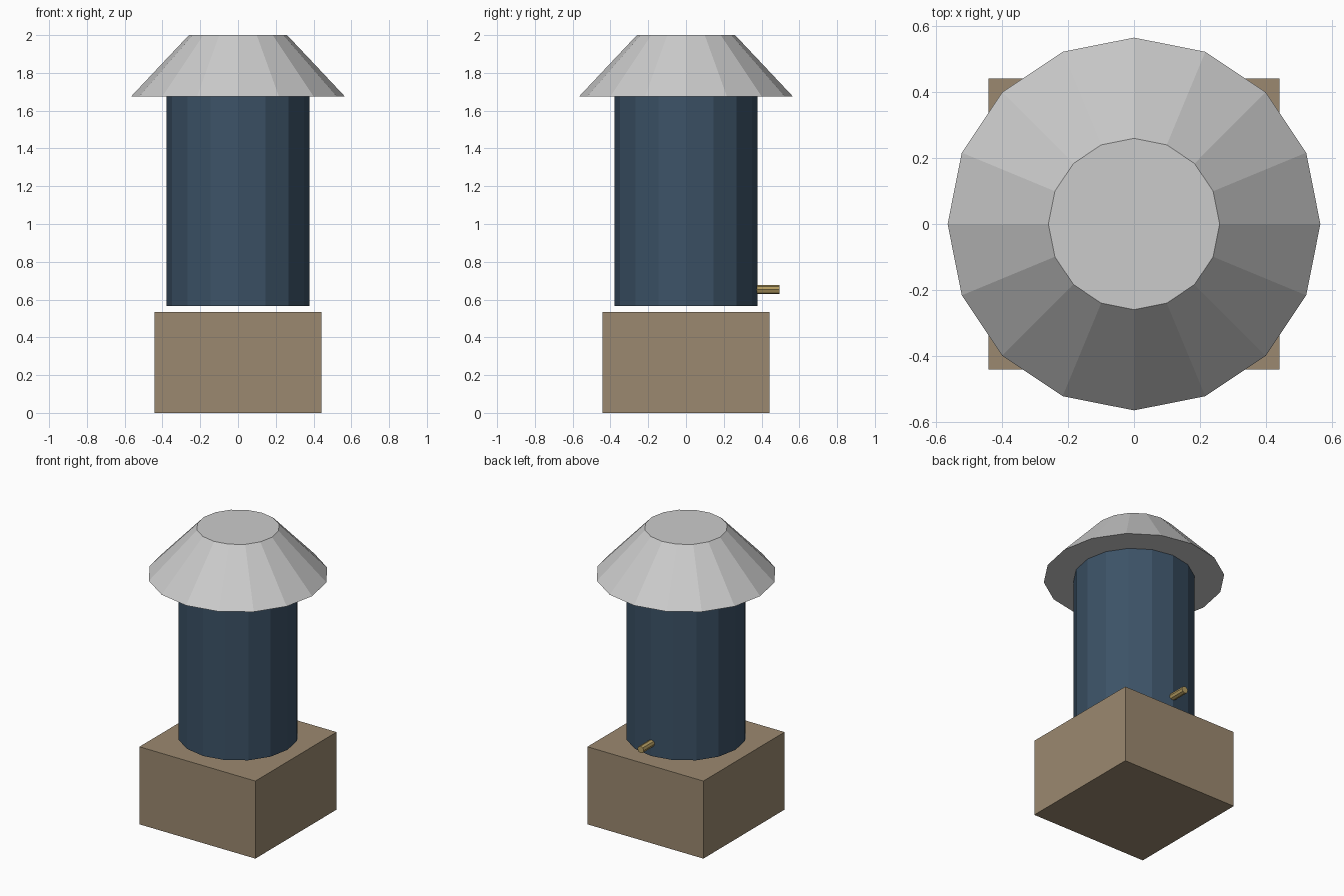
import bpy
from math import pi

if "Cube" in bpy.data.objects:
    bpy.data.objects.remove(bpy.data.objects["Cube"])


def paint(obj, name, rgb):
    mat = bpy.data.materials.new(name)
    mat.diffuse_color = (*rgb, 1)
    mat.use_nodes = True
    mat.node_tree.nodes["Principled BSDF"].inputs["Base Color"].default_value = mat.diffuse_color
    obj.data.materials.append(mat)


def frustum(name, sides, r1, r2, length, loc, rot=(0, 0, 0)):
    bpy.ops.mesh.primitive_cone_add(vertices=sides, radius1=r1, radius2=r2,
                                    depth=length, location=loc, rotation=rot)
    obj = bpy.context.object
    obj.name = name
    return obj


# square plinth
bpy.ops.mesh.primitive_cube_add(size=1, location=(0, 0, 0.2675))
base = bpy.context.object
base.name = "base_block"
base.scale = (0.885, 0.885, 0.535)
paint(base, "tan", (0.33, 0.25, 0.16))

# tank body, hovering slightly above the plinth
tank = frustum("tank", 16, 0.379, 0.379, 1.11, (0, 0, 1.12))
paint(tank, "dark_blue", (0.045, 0.085, 0.135))

# conical cap with a flat top
frustum("cap", 16, 0.566, 0.26, 0.325, (0, 0, 1.8375))

# brass spigot on the back
spigot = frustum("spigot", 8, 0.024, 0.024, 0.135, (0, 0.4275, 0.653), (pi / 2, 0, 0))
paint(spigot, "brass", (0.45, 0.33, 0.12))
